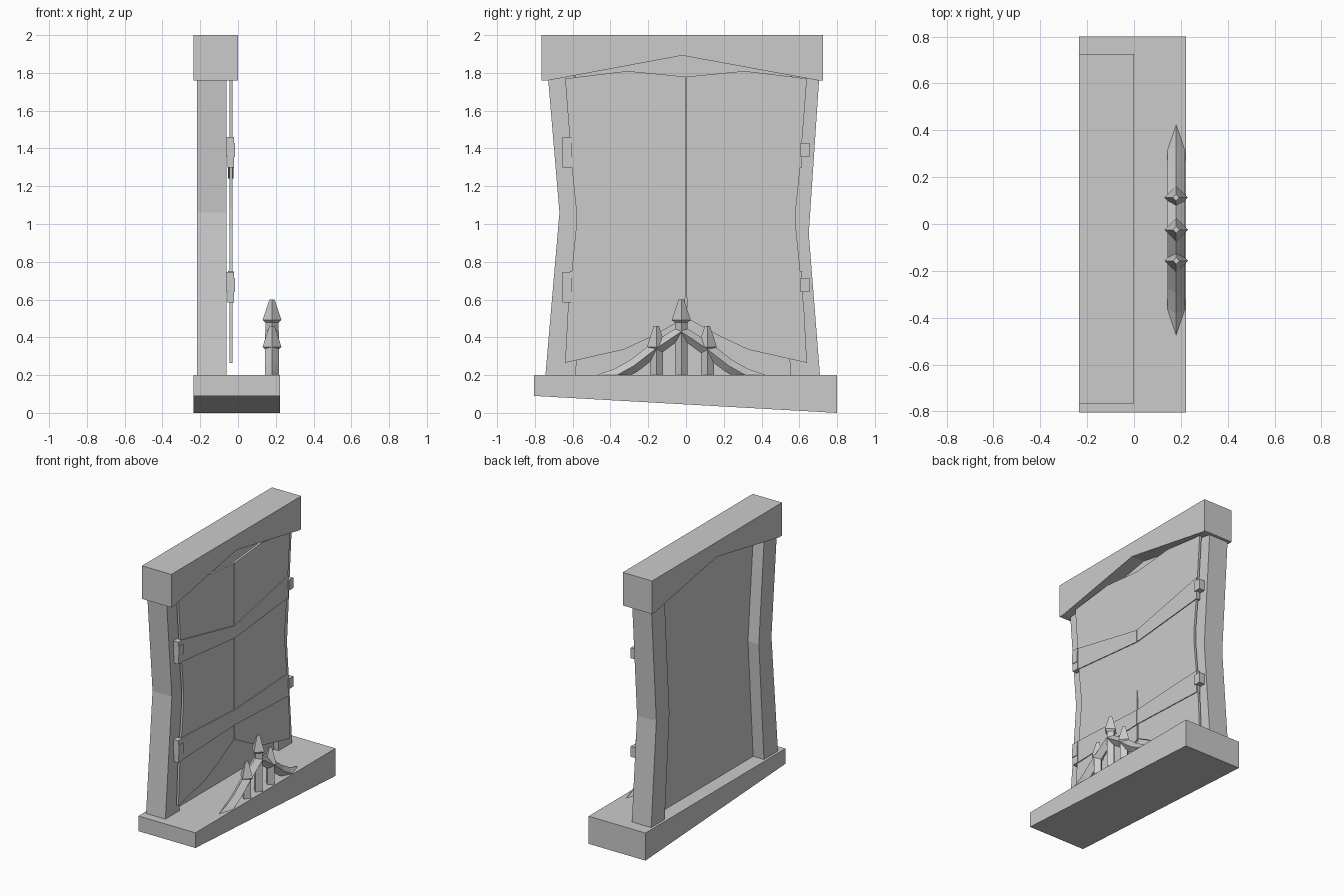
import bpy, bmesh, math

if "Cube" in bpy.data.objects:
    bpy.data.objects.remove(bpy.data.objects["Cube"])


def finish(bm, name):
    bmesh.ops.recalc_face_normals(bm, faces=bm.faces)
    me = bpy.data.meshes.new(name)
    bm.to_mesh(me)
    bm.free()
    ob = bpy.data.objects.new(name, me)
    bpy.context.collection.objects.link(ob)
    return ob


def prism(name, profile, x0, x1):
    """Extrude a (y, z) profile along x."""
    bm = bmesh.new()
    face = bm.faces.new([bm.verts.new((x0, y, z)) for y, z in profile])
    ext = bmesh.ops.extrude_face_region(bm, geom=[face])
    for v in ext["geom"]:
        if isinstance(v, bmesh.types.BMVert):
            v.co.x = x1
    return finish(bm, name)


def box(name, x0, x1, y0, y1, z0, z1):
    return prism(name, [(y0, z0), (y1, z0), (y1, z1), (y0, z1)], x0, x1)


def loft(name, rings):
    """Skin a list of equal-length closed rings and cap both ends."""
    bm = bmesh.new()
    rs = [[bm.verts.new(p) for p in r] for r in rings]
    n = len(rs[0])
    for a, b in zip(rs, rs[1:]):
        for i in range(n):
            bm.faces.new((a[i], a[(i + 1) % n], b[(i + 1) % n], b[i]))
    bm.faces.new(rs[0])
    bm.faces.new(rs[-1])
    return finish(bm, name)


def diamond(x, y, z, r):
    return [(x + r, y, z), (x, y + r, z), (x - r, y, z), (x, y - r, z)]


# Base slab with sloping underside, and lintel with arched underside
prism("base", [(-.805, .09), (.8, 0), (.8, .2), (-.805, .2)], -.235, .222)
prism("lintel", [(-.765, 1.76), (-.73, 1.76), (-.02, 1.892), (.70, 1.76),
                 (.725, 1.76), (.725, 2), (-.765, 2)], -.235, 0)

# Bent frame posts
prism("left_post", [(-.745, .19), (-.585, .19), (-.525, 1.06), (-.585, 1.785),
                    (-.73, 1.77), (-.67, 1.06)], -.217, -.062)
prism("right_post", [(.71, .19), (.555, .19), (.50, .95), (.555, 1.785),
                     (.705, 1.77), (.65, .95)], -.217, -.062)

# Recessed wall behind the doors
prism("back_wall", [(-.6, .19), (.6, .19), (.56, .95), (.6, 1.785),
                    (-.02, 1.9), (-.6, 1.785), (-.57, 1.06)], -.13, -.10)

# Double doors with strap hinges
door = [(.64, 1.77), (.31, 1.81), (.002, 1.78), (.002, .9), (.006, .5),
        (.19, .40), (.33, .335), (.64, .265), (.625, .55), (.605, .75),
        (.582, .98), (.582, 1.08), (.603, 1.29)]
upper = [(.615, 1.30), (.615, 1.46), (.002, 1.33), (.002, 1.24)]
lower = [(.615, .585), (.615, .75), (.002, .72), (.002, .61)]
for side, s in (("left", -1), ("right", 1)):
    def flip(pts):
        return [(s * y, z) for y, z in pts]
    prism(side + "_door", flip(door), -.046, -.03)
    prism(side + "_upper_strap", flip(upper), -.054, -.024)
    prism(side + "_lower_strap", flip(lower), -.054, -.024)
    for z in (1.30, .585):
        # Hinge knuckle; the left hinges also have end knuckles
        ya, yb = sorted((s * .605, s * .655))
        box(side + "_hinge_knuckle", -.06, -.015, ya, yb, z + .055, z + .13)
        if s < 0:
            box("left_hinge_bottom", -.055, -.02, ya, yb, z, z + .055)
            box("left_hinge_top", -.06, -.02, ya, yb, z + .13, z + .16)

# Little gate: three pointed posts
GX = .18
for y, wide, tip in ((-.157, .345, .46), (-.025, .488, .60), (.113, .345, .46)):
    loft("gate_post", [diamond(GX, y, .19, .034), diamond(GX, y, wide, .034)])
    loft("gate_post_cap", [diamond(GX, y, wide - .01, .034),
                           diamond(GX, y, wide + .004, .05),
                           diamond(GX, y, tip, .014)])

# Arched gate rail of diamond section
half = [(.44, .165), (.34, .2), (.25, .25), (.13, .343)]
path = [(-.025 - d, z) for d, z in half] + [(-.025, .43)]
path += [(-.025 + d, z) for d, z in reversed(half)]
rings = []
for i, (y, z) in enumerate(path):
    a, b = path[max(i - 1, 0)], path[min(i + 1, len(path) - 1)]
    dy, dz = b[0] - a[0], b[1] - a[1]
    k = .036 / math.hypot(dy, dz)
    ny, nz = -dz * k, dy * k
    rings.append([(GX + .037, y, z), (GX, y + ny, z + nz),
                  (GX - .037, y, z), (GX, y - ny, z - nz)])
loft("gate_rail", rings)
